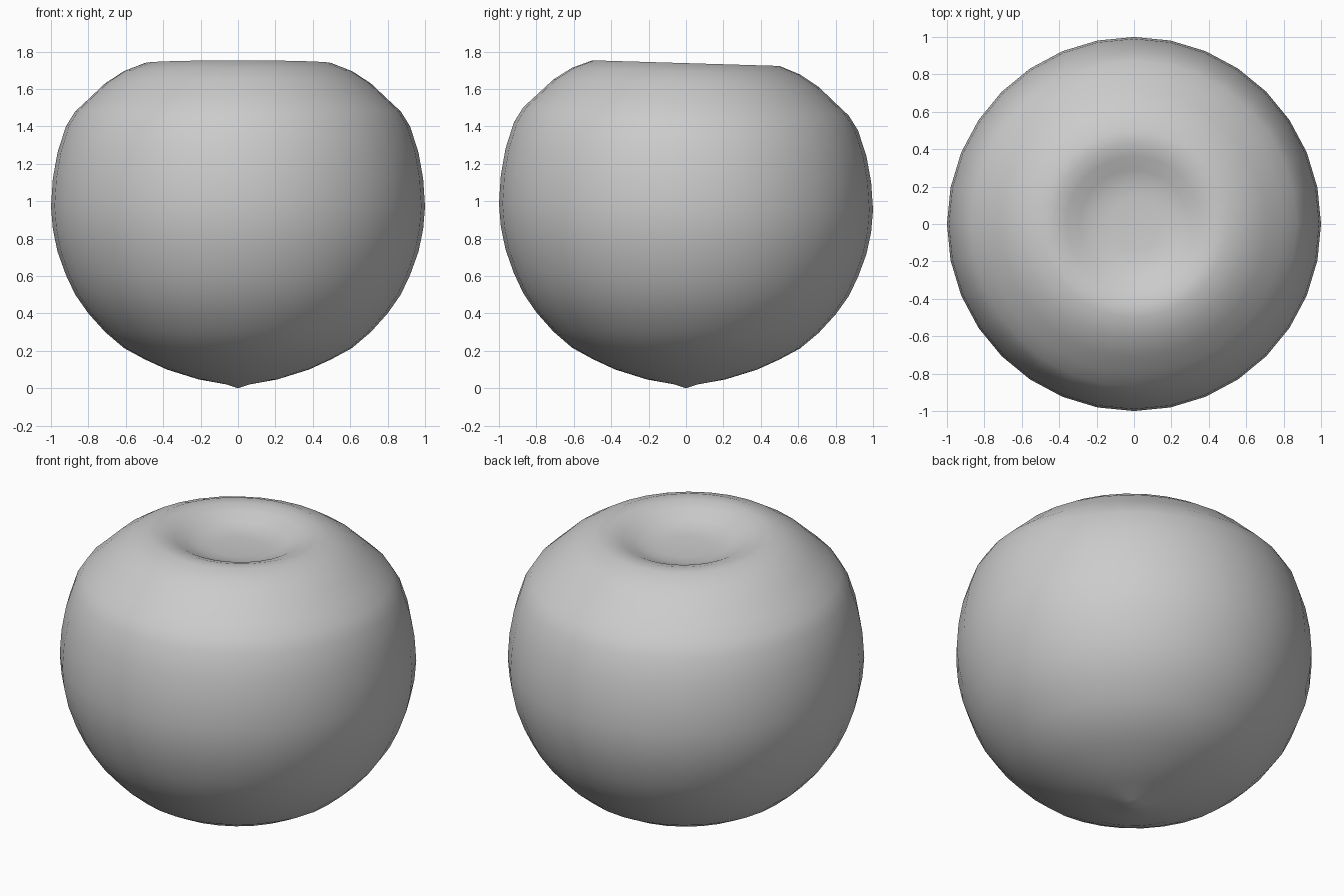
import bpy, bmesh
from math import tau
from mathutils import Vector

cube = bpy.data.objects.get("Cube")
if cube:
    bpy.data.objects.remove(cube, do_unlink=True)

grey = bpy.data.materials.new("plain grey")
grey.use_nodes = True
colour = (0.6, 0.6, 0.6, 1)
grey.diffuse_color = colour
grey.node_tree.nodes["Principled BSDF"].inputs["Base Color"].default_value = colour

# Half outline as (radius, height): bottom tip, round body, rim, shallow dimple
outline = [
    (0, 0), (0.06, 0.02), (0.21, 0.047), (0.38, 0.1), (0.5, 0.155), (0.61, 0.215),
    (0.71, 0.3), (0.8, 0.4), (0.87, 0.5), (0.92, 0.605), (0.965, 0.73),
    (0.99, 0.85), (1, 0.97), (0.99, 1.12), (0.965, 1.26), (0.92, 1.4),
    (0.87, 1.48), (0.8, 1.545), (0.71, 1.63), (0.61, 1.695), (0.5, 1.738),
    (0.43, 1.738), (0.36, 1.717), (0.29, 1.683), (0.22, 1.66), (0.14, 1.652),
    (0, 1.65),
]

# Round body turned about the upright axis
bm = bmesh.new()
verts = [bm.verts.new((r, 0, z)) for r, z in outline]
edges = [bm.edges.new(pair) for pair in zip(verts, verts[1:])]
bmesh.ops.spin(bm, geom=verts + edges, cent=(0, 0, 0), axis=(0, 0, 1),
               angle=tau, steps=32, use_duplicate=False)
bmesh.ops.remove_doubles(bm, verts=bm.verts, dist=0.0005)
bmesh.ops.recalc_face_normals(bm, faces=bm.faces)

# The top leans gently down towards the back
for v in bm.verts:
    v.co.z -= 0.03 * v.co.y * v.co.z / 1.74
for f in bm.faces:
    f.smooth = True

mesh = bpy.data.meshes.new("round_body")
bm.to_mesh(mesh)
bm.free()
mesh.materials.append(grey)
body = bpy.data.objects.new("round_body", mesh)
bpy.context.collection.objects.link(body)
